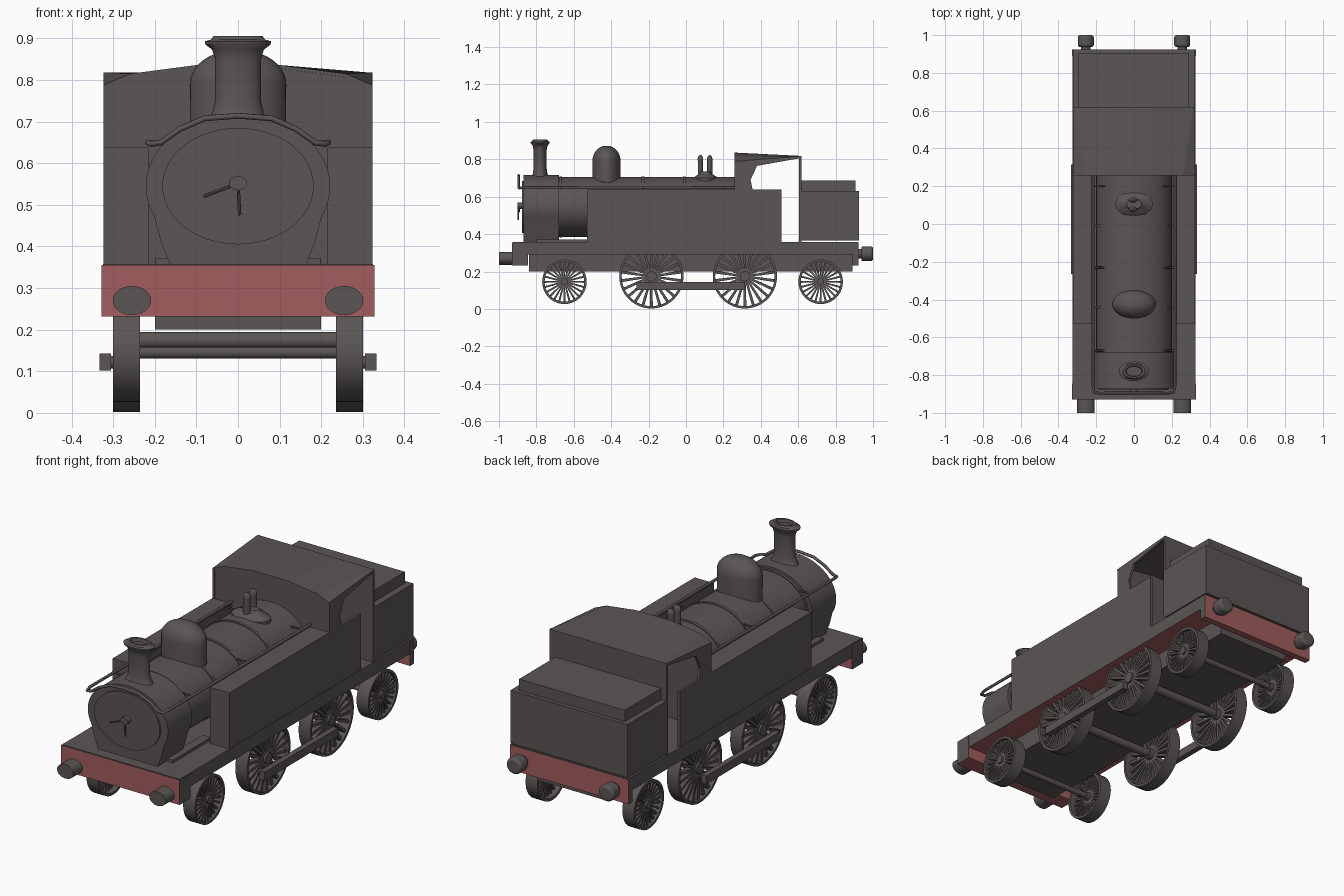
import bpy, bmesh, math
from mathutils import Matrix, Vector

cube = bpy.data.objects.get("Cube")
if cube:
    bpy.data.objects.remove(cube, do_unlink=True)


def material(name, rgb):
    m = bpy.data.materials.new(name)
    m.use_nodes = True
    m.diffuse_color = (*rgb, 1)
    bsdf = m.node_tree.nodes["Principled BSDF"]
    bsdf.inputs["Base Color"].default_value = (*rgb, 1)
    bsdf.inputs["Roughness"].default_value = 0.8
    return m


GREY = material("soot grey", (0.105, 0.092, 0.092))
RED = material("buffer red", (0.36, 0.11, 0.11))


def finish(name, bm, smooth=False):
    bmesh.ops.recalc_face_normals(bm, faces=bm.faces)
    me = bpy.data.meshes.new(name)
    bm.to_mesh(me)
    bm.free()
    me.materials.append(GREY)
    me.materials.append(RED)
    ob = bpy.data.objects.new(name, me)
    bpy.context.collection.objects.link(ob)
    if smooth:
        bpy.ops.object.select_all(action='DESELECT')
        ob.select_set(True)
        bpy.context.view_layer.objects.active = ob
        bpy.ops.object.shade_smooth_by_angle(angle=math.radians(35))
    return ob


def add_box(bm, x, y, z):
    mid = Vector([(a + b) / 2 for a, b in (x, y, z)])
    size = [b - a for a, b in (x, y, z)]
    bmesh.ops.create_cube(bm, size=1, matrix=Matrix.Translation(mid) @ Matrix.Diagonal((*size, 1)))


def box(name, x, y, z):
    bm = bmesh.new()
    add_box(bm, x, y, z)
    return finish(name, bm)


def paint_red(ob, rule):
    for p in ob.data.polygons:
        if rule(p.normal):
            p.material_index = 1


def add_rod(bm, a, b, rx, rz=None, sides=32):
    """Cylinder from a to b, optionally with an elliptical section."""
    a, b = Vector(a), Vector(b)
    turn = (b - a).to_track_quat('Z', 'Y').to_matrix().to_4x4()
    r = bmesh.ops.create_cone(bm, cap_ends=True, segments=sides, radius1=rx, radius2=rx, depth=(b - a).length)
    if rz:
        bmesh.ops.scale(bm, vec=(1, rz / rx, 1), verts=r["verts"])
    bmesh.ops.transform(bm, matrix=Matrix.Translation((a + b) / 2) @ turn, verts=r["verts"])


def rod(name, a, b, rx, rz=None, sides=32):
    bm = bmesh.new()
    add_rod(bm, a, b, rx, rz, sides)
    return finish(name, bm, True)


def loft(name, first, second, smooth=False):
    """Solid between two matching outlines."""
    bm = bmesh.new()
    a = [bm.verts.new(p) for p in first]
    b = [bm.verts.new(p) for p in second]
    bm.faces.new(a)
    bm.faces.new(b)
    n = len(a)
    for i in range(n):
        bm.faces.new((a[i], a[(i + 1) % n], b[(i + 1) % n], b[i]))
    return finish(name, bm, smooth)


def lathe(name, profile, x, y, squash, sides=32):
    """Upright turned part from (radius, height) pairs, squashed along y."""
    bm = bmesh.new()
    rings = []
    for r, z in profile:
        rings.append([bm.verts.new((x + r * math.cos(t), y + squash * r * math.sin(t), z))
                      for t in (2 * math.pi * i / sides for i in range(sides))])
    for lo, hi in zip(rings, rings[1:]):
        for i in range(sides):
            j = (i + 1) % sides
            bm.faces.new((lo[i], lo[j], hi[j], hi[i]))
    bm.faces.new(rings[0])
    bm.faces.new(rings[-1])
    return finish(name, bm, True)


def wheel(name, side, y, r, spokes):
    """Open spoked wheel with a thin, wide tyre."""
    bm = bmesh.new()
    x0, x1 = 0.235 * side, 0.3 * side
    n, t = 40, 0.013
    loops = [[bm.verts.new((x, y + q * math.cos(a), zc(r) + q * math.sin(a)))
              for a in (2 * math.pi * i / n for i in range(n))]
             for x, q in ((x0, r), (x1, r), (x1, r - t), (x0, r - t))]
    for k in range(4):
        a, b = loops[k], loops[(k + 1) % 4]
        for i in range(n):
            j = (i + 1) % n
            bm.faces.new((a[i], a[j], b[j], b[i]))
    for i in range(spokes):
        s = bmesh.ops.create_cube(bm, size=1, matrix=Matrix.Diagonal((0.03, 0.06 * r, r - 0.008, 1)))["verts"]
        for v in s:
            v.co.z += (r - 0.008) / 2
            if v.co.z > r / 2:
                v.co.y *= 1.5
        bmesh.ops.transform(bm, verts=s, matrix=Matrix.Translation((0.275 * side, y, zc(r)))
                            @ Matrix.Rotation(2 * math.pi * i / spokes, 4, 'X'))
    add_rod(bm, (x0, y, zc(r)), (x1, y, zc(r)), r * 0.16, sides=20)
    return finish(name, bm, True)


def zc(r):
    return r + (0.002 if r > 0.15 else 0.026)


# Underframe: running board with red underside, chassis and buffer beams
board = box("running_board", (-0.325, 0.325), (-0.925, 0.92), (0.29, 0.358))
paint_red(board, lambda n: n.z < -0.5)
box("chassis", (-0.2, 0.2), (-0.84, 0.89), (0.2, 0.3))
for label, y in (("front", (-0.93, -0.845)), ("rear", (0.89, 0.923))):
    beam = box(label + "_beam", (-0.328, 0.328), y, (0.232, 0.356))
    paint_red(beam, lambda n: abs(n.y) > 0.5 or n.z < -0.5)

# Wheels, axles and coupling rods
BIG, SMALL = 0.172, 0.119
for label, y, r, spokes in (("leading", -0.65, SMALL, 24), ("front_driving", -0.185, BIG, 22),
                            ("rear_driving", 0.315, BIG, 22), ("trailing", 0.72, SMALL, 24)):
    axle_r = 0.021 if r == BIG else 0.014
    rod(label + "_axle", (-0.3, y, zc(r)), (0.3, y, zc(r)), axle_r, sides=16)
    for side, hand in ((1, "left"), (-1, "right")):
        wheel(f"{label}_wheel_{hand}", side, y, r, spokes)
for side, hand in ((1, "left"), (-1, "right")):
    x = sorted((0.305 * side, 0.333 * side))
    box("coupling_rod_" + hand, x, (-0.265, 0.315), (0.102, 0.143))
    for i, y in enumerate((-0.235, 0.285)):
        rod(f"crank_pin_{hand}_{i}", (0.27 * side, y, 0.122), (0.31 * side, y, 0.122), 0.015, sides=12)

    # Buffers
    bx = 0.255 * side
    rod("front_buffer_" + hand, (bx, -1, 0.27), (bx, -0.92, 0.27), 0.046, 0.035)
    rod("rear_buffer_stem_" + hand, (bx, 0.91, 0.295), (bx, 0.95, 0.295), 0.026)
    head = rod("rear_buffer_head_" + hand, (bx, 0.937, 0.295), (bx, 1, 0.295), 0.042, 0.04)
    bevel = head.modifiers.new("rounding", 'BEVEL')
    bevel.width, bevel.segments, bevel.limit_method = 0.012, 3, 'ANGLE'

    # Side tank, saddle strip and cab side with cut-out
    box("side_tank_" + hand, sorted((0.215 * side, 0.323 * side)), (-0.53, 0.265), (0.355, 0.638))
    box("cab_lower_side_" + hand, sorted((0.311 * side, 0.323 * side)), (0.26, 0.51), (0.355, 0.638))
    box("saddle_strip_" + hand, sorted((0.155 * side, 0.2 * side)), (-0.8, -0.5), (0.355, 0.372))
    outline = [(0.26, 0.63), (0.358, 0.63), (0.345, 0.69), (0.38, 0.765),
               (0.61, 0.806), (0.61, 0.815), (0.26, 0.788)]
    loft("cab_upper_side_" + hand, [(0.311 * side, y, z) for y, z in outline],
         [(0.323 * side, y, z) for y, z in outline])

# Boiler with bands
CZ = 0.545
rod("boiler", (0, -0.7, CZ), (0, 0.265, CZ), 0.2, 0.16, 48)
for i, y in enumerate((-0.67, -0.44, -0.23, -0.01)):
    rod(f"boiler_band_{i}", (0, y - 0.007, CZ), (0, y + 0.007, CZ), 0.205, 0.164, 48)

# Smokebox narrowing down to its saddle
arc = [math.radians(-25 + 230 * i / 32) for i in range(33)]
section = [(0.163, 0.355), (0.185, 0.41)]
section += [(0.222 * math.cos(a), CZ + 0.172 * math.sin(a)) for a in arc]
section += [(-0.185, 0.41), (-0.163, 0.355)]
loft("smokebox", [(x, -0.87, z) for x, z in section], [(x, -0.68, z) for x, z in section], True)
rod("smokebox_door", (0, -0.878, CZ), (0, -0.86, CZ), 0.182, 0.14, 48)
rod("door_boss", (0, -0.9, 0.552), (0, -0.87, 0.552), 0.022, 0.017, 20)
rod("door_handle_long", (0, -0.892, 0.552), (-0.083, -0.892, 0.52), 0.004, sides=8)
rod("door_handle_short", (0, -0.896, 0.552), (0.004, -0.896, 0.475), 0.004, sides=8)

# Chimney, dome and safety valves
lathe("chimney", [(0.085, 0.69), (0.062, 0.72), (0.055, 0.75), (0.055, 0.85), (0.062, 0.873),
                  (0.078, 0.885), (0.08, 0.893), (0.066, 0.897), (0.058, 0.906), (0.045, 0.906),
                  (0.04, 0.89)], 0, -0.78, 0.64)
cap = [math.radians(9 * i) for i in range(10)]
lathe("dome", [(0.115, 0.62)] + [(0.115 * math.cos(a) + 0.001, 0.79 + 0.083 * math.sin(a)) for a in cap],
      0, -0.425, 0.65)
lathe("valve_base", [(0.1, 0.67), (0.1, 0.7), (0.085, 0.71), (0.05, 0.722), (0.04, 0.735)], 0, 0.105, 0.64)
for i, y in enumerate((0.077, 0.127)):
    lathe(f"safety_valve_{i}", [(0.018, 0.71), (0.018, 0.79), (0.02, 0.8), (0.015, 0.815), (0.006, 0.822)],
          -0.005, y, 0.75, 16)

# Handrail sweeping around the smokebox front
half = [(0.217, 0.265, 0.65), (0.217, -0.86, 0.65), (0.21, -0.892, 0.646), (0.185, -0.895, 0.65),
        (0.14, -0.895, 0.682), (0.08, -0.895, 0.708)]
path = half + [(0, -0.895, 0.714)] + [(-x, y, z) for x, y, z in reversed(half)]
curve = bpy.data.curves.new("handrail", 'CURVE')
curve.dimensions = '3D'
curve.bevel_depth, curve.bevel_resolution, curve.use_fill_caps = 0.007, 2, True
line = curve.splines.new('POLY')
line.points.add(len(path) - 1)
for p, co in zip(line.points, path):
    p.co = (*co, 1)
curve.materials.append(GREY)
rail = bpy.data.objects.new("handrail", curve)
bpy.context.collection.objects.link(rail)
bpy.ops.object.select_all(action='DESELECT')
rail.select_set(True)
bpy.context.view_layer.objects.active = rail
bpy.ops.object.convert(target='MESH')
for i, y in enumerate((-0.67, -0.23, 0.2)):
    for side in (1, -1):
        rod(f"rail_post_{i}_{'left' if side > 0 else 'right'}", (0.14 * side, y, 0.645),
            (0.217 * side, y, 0.65), 0.005, sides=8)

# Cab end walls and a roof that flattens toward the back
front = [(-0.323, 0.788), (-0.26, 0.815), (-0.1, 0.836), (0.1, 0.836), (0.26, 0.815), (0.323, 0.788)]
back = [(x, 0.818) for x in (-0.323, -0.315, -0.1, 0.1, 0.315, 0.323)]
wall = [(-0.323, 0.355)] + [(x, z - 0.004) for x, z in front] + [(0.323, 0.355)]
loft("cab_front", [(x, 0.261, z) for x, z in wall], [(x, 0.273, z) for x, z in wall])
box("cab_back", (-0.323, 0.323), (0.605, 0.617), (0.355, 0.815))


def sheet(points, y):
    return [(x, y, z) for x, z in points] + [(x, y, z - 0.008) for x, z in reversed(points)]


loft("cab_roof", sheet(front, 0.258), sheet(back, 0.617))

# Bunker and its raised load
box("bunker", (-0.323, 0.323), (0.61, 0.925), (0.365, 0.63))
box("bunker_top", (-0.295, 0.29), (0.615, 0.905), (0.62, 0.687))
